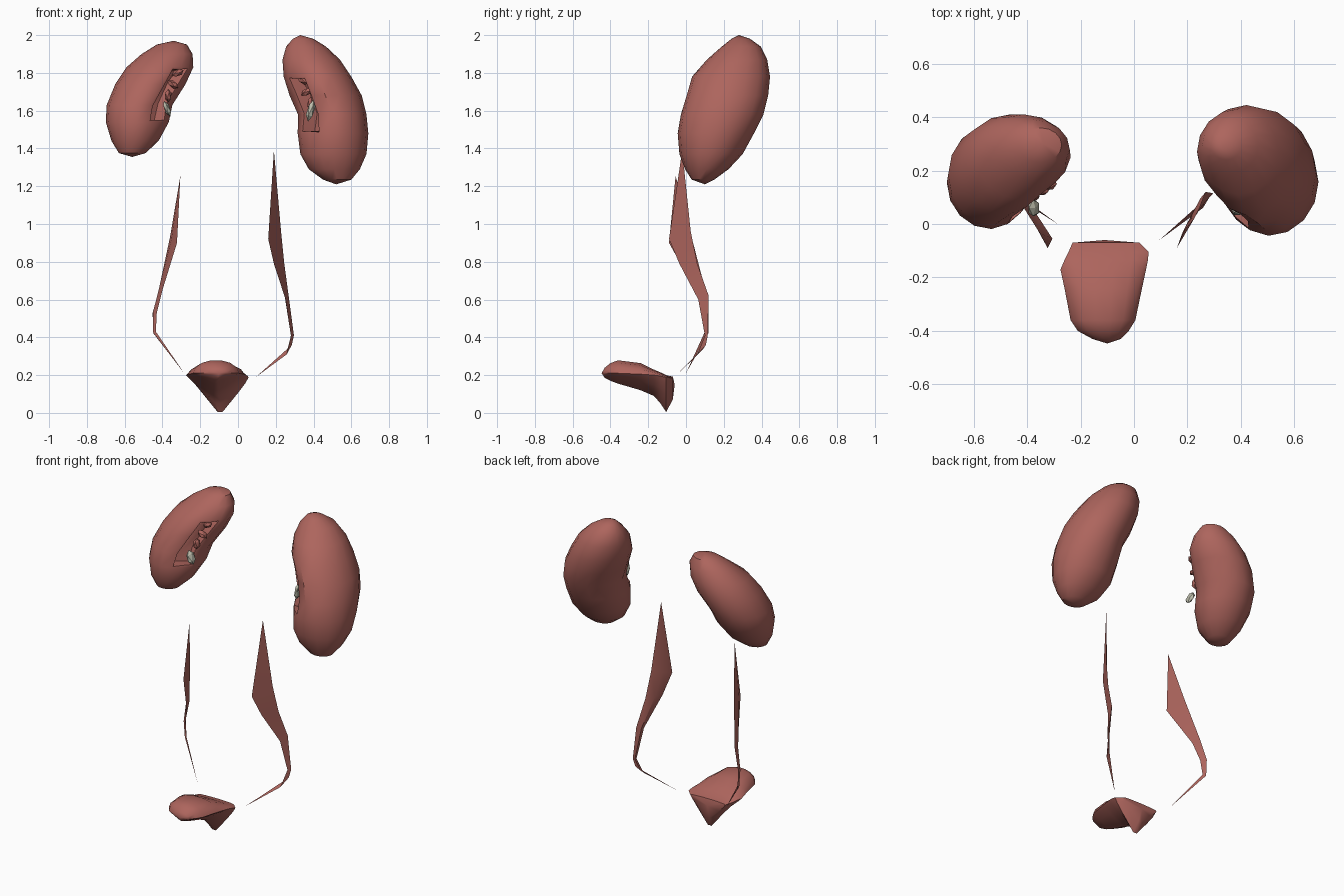
import bpy, bmesh, random
from math import sin, cos, pi, exp, radians
from mathutils import Vector, Matrix

if "Cube" in bpy.data.objects:
    bpy.data.objects.remove(bpy.data.objects["Cube"])

random.seed(4)


def material(name, col):
    m = bpy.data.materials.new(name)
    m.diffuse_color = (*col, 1)
    m.use_nodes = True
    m.node_tree.nodes["Principled BSDF"].inputs["Base Color"].default_value = m.diffuse_color
    return m


RED = material("organ_red", (0.42, 0.13, 0.11))
PALE = material("pale_grey", (0.52, 0.52, 0.42))


def finish(bm, name, mat, angle=35):
    me = bpy.data.meshes.new(name)
    bm.to_mesh(me)
    bm.free()
    me.materials.append(mat)
    me.shade_smooth()
    me.set_sharp_from_angle(angle=radians(angle))
    ob = bpy.data.objects.new(name, me)
    bpy.context.collection.objects.link(ob)
    return ob


def loft(rings, start=None, end=None):
    """Skin equal-length rings; ends close to a point or a cap."""
    bm = bmesh.new()
    vs = [[bm.verts.new(p) for p in r] for r in rings]
    n = len(vs[0])
    grid = [[bm.faces.new((a[k], a[(k + 1) % n], b[(k + 1) % n], b[k]))
             for k in range(n)] for a, b in zip(vs, vs[1:])]
    for ring, tip in ((vs[0], start), (vs[-1], end)):
        if tip is None:
            bm.faces.new(ring)
        else:
            t = bm.verts.new(tip)
            for k in range(n):
                bm.faces.new((ring[k], ring[(k + 1) % n], t))
    bmesh.ops.recalc_face_normals(bm, faces=bm.faces)
    return bm, grid


def kidney(name, low, high, levels, notch_deg, z_notch, rows):
    """Bean lofted from horizontal sections (z, x range, y range), with a hollow hilum."""
    n = 16
    h = radians(notch_deg)
    rings = []
    for z, x0, x1, y0, y1 in levels:
        ring = []
        for k in range(n):
            d = 2 * pi * k / n
            d = (d + pi) % (2 * pi) - pi
            f = 1 - 0.2 * exp(-(d / 0.5) ** 2 - ((z - z_notch) / 0.17) ** 2)
            a = h + d
            ring.append(((x0 + x1) / 2 + (x1 - x0) / 2 * f * cos(a),
                         (y0 + y1) / 2 + (y1 - y0) / 2 * f * sin(a), z))
        rings.append(ring)
    bm, grid = loft(rings, low, high)
    hole = [grid[j][k] for j in rows for k in (n - 1, 0)]
    bmesh.ops.inset_region(bm, faces=hole, thickness=0.012, depth=0)
    bmesh.ops.inset_region(bm, faces=hole, thickness=0.008, depth=-0.07)
    for v in {v for f in hole for v in f.verts}:
        v.co += Vector([random.uniform(-0.012, 0.012) for _ in range(3)])
    return finish(bm, name, RED)


def lump(name, pos, size, tilt, mat):
    bm = bmesh.new()
    bmesh.ops.create_icosphere(bm, subdivisions=1, radius=1, matrix=Matrix.Translation(pos)
                               @ Matrix.Rotation(tilt, 4, 'Y') @ Matrix.Diagonal((*size, 1)))
    finish(bm, name, mat, 20)


# Kidneys
kidney("kidney_right_side", (.52, .1, 1.21), (.33, .28, 2.0), [
    (1.235, .45, .60, .03, .15), (1.29, .375, .645, -.005, .225),
    (1.37, .33, .68, -.035, .30), (1.48, .315, .69, -.045, .36),
    (1.58, .315, .68, -.03, .41), (1.68, .27, .655, .0, .435),
    (1.78, .24, .60, .03, .445), (1.87, .235, .54, .11, .43),
    (1.94, .255, .465, .19, .395), (1.98, .29, .40, .24, .34)],
    -135, 1.66, (3, 4, 5))
kidney("kidney_left_side", (-.56, .1, 1.355), (-.34, .3, 1.97), [
    (1.375, -.63, -.49, .03, .16), (1.44, -.67, -.42, -.01, .25),
    (1.54, -.70, -.365, -.02, .33), (1.63, -.695, -.345, -.005, .375),
    (1.74, -.65, -.275, .035, .41), (1.83, -.59, -.235, .09, .41),
    (1.90, -.51, -.24, .17, .39), (1.95, -.43, -.27, .23, .36)],
    -45, 1.70, (2, 3, 4))

# Pale stubs and inner folds in each hilum
lump("hilum_stub_right", (.385, .06, 1.6), (.022, .03, .06), .25, PALE)
lump("hilum_stub_left", (-.375, .06, 1.61), (.018, .035, .045), -.4, PALE)
for i in range(3):
    z = 1.64 + i * .06
    lump(f"hilum_fold_right_{i}", (.385 - i * .02, .11 + i * .02, z), (.02, .025, .035), i, RED)
    lump(f"hilum_fold_left_{i}", (-.37 + i * .025, .11 + i * .02, z + .04), (.02, .025, .035), -i, RED)


# Ureters: thin tapering three-sided ribbons
def ureter(name, top, stations, end):
    rings = []
    for p, q in stations:
        p, q = Vector(p), Vector(q)
        w = q - p
        side = Vector((-w.y, w.x, 0)).normalized() * min(0.012, w.length * .4)
        rings.append([p, q, (p + q) / 2 + side])
    bm, _ = loft(rings, top, end)
    finish(bm, name, RED, 30)


ureter("ureter_right_side", (.19, -.02, 1.39), [
    ((.16, -.09, .92), (.228, .025, .96)), ((.19, -.035, .79), (.245, .06, .79)),
    ((.252, .065, .6), (.268, .12, .62)), ((.28, .10, .41), (.296, .115, .41)),
    ((.258, .06, .31), (.285, .105, .36))], (.095, -.06, .19))
ureter("ureter_left_side", (-.305, -.055, 1.255), [
    ((-.323, -.09, .9), (-.36, .03, .93)), ((-.40, .05, .65), (-.415, .10, .66)),
    ((-.43, .085, .53), (-.452, .118, .53)), ((-.435, .10, .43), (-.447, .118, .42))],
    (-.285, .0, .21))

# Bladder: domed top, V-shaped underside running down to the neck
rings = []
for y, x0, x1, top, bot, mid in [
        (-.43, -.155, -.05, .24, .185, .21), (-.40, -.21, -.02, .265, .17, .21),
        (-.36, -.237, .005, .28, .155, .21), (-.24, -.26, .03, .265, .12, .205),
        (-.17, -.275, .045, .23, .09, .2), (-.135, -.26, .052, .215, .05, .195),
        (-.105, -.245, .055, .2, .005, .187), (-.07, -.23, .02, .192, .07, .185)]:
    ring = []
    for k in range(14):
        a = 2 * pi * k / 14
        c, s = cos(a), sin(a)
        z = mid + (top - mid) * s if s >= 0 else mid - (mid - bot) * (1 - abs(c)) ** .8
        if k in (10, 11):
            z = bot
            c *= .4
        ring.append(((x0 + x1) / 2 + (x1 - x0) / 2 * c, y, z))
    rings.append(ring)
bm, _ = loft(rings, (-.1, -.447, .21), (-.11, -.06, .15))
finish(bm, "bladder", RED, 40)
